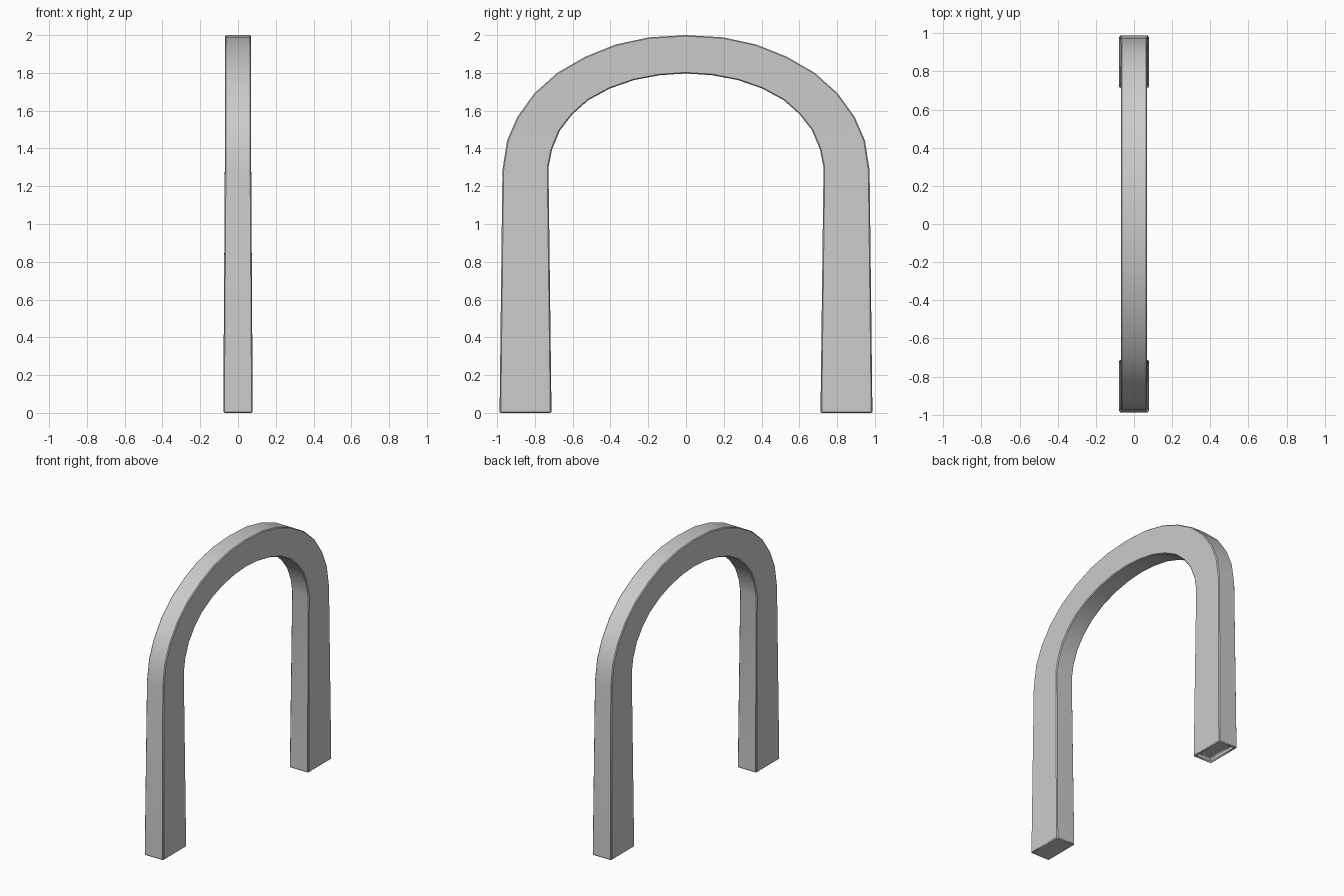
import bpy, bmesh
from mathutils import Vector

if "Cube" in bpy.data.objects:
    bpy.data.objects.remove(bpy.data.objects["Cube"])

# Half profile from foot to crown: (outer y, outer z, inner y, inner z, half width)
half = [
    (0.987, 0.00, 0.712, 0.00, 0.078),
    (0.972, 1.285, 0.728, 1.30, 0.070),
    (0.947, 1.443, 0.709, 1.395, 0.069),
    (0.893, 1.567, 0.667, 1.496, 0.069),
    (0.803, 1.692, 0.602, 1.58, 0.069),
    (0.682, 1.80, 0.518, 1.655, 0.069),
    (0.535, 1.885, 0.402, 1.718, 0.069),
    (0.373, 1.95, 0.275, 1.762, 0.069),
    (0.197, 1.988, 0.137, 1.788, 0.069),
    (0.0, 2.0, 0.0, 1.797, 0.069),
]
stations = half + [(-a, b, -c, d, w) for a, b, c, d, w in reversed(half[:-1])]

# Arch: rectangular sections skinned from one foot over to the other
bm = bmesh.new()
rings = []
for oy, oz, iy, iz, w in stations:
    rings.append([bm.verts.new(Vector(p)) for p in
                  ((w, oy, oz), (-w, oy, oz), (-w, iy, iz), (w, iy, iz))])
for r, s in zip(rings, rings[1:]):
    for i in range(4):
        j = (i + 1) % 4
        bm.faces.new((r[i], r[j], s[j], s[i]))
foot = bm.faces.new(rings[0])
bm.faces.new(rings[-1])
bmesh.ops.recalc_face_normals(bm, faces=bm.faces[:])

# Shallow recess under the back foot
bmesh.ops.inset_region(bm, faces=[foot], thickness=0.022)
bmesh.ops.inset_region(bm, faces=[foot], thickness=0.004, depth=-0.03)

mesh = bpy.data.meshes.new("arch")
bm.to_mesh(mesh)
bm.free()
arch = bpy.data.objects.new("arch", mesh)
bpy.context.collection.objects.link(arch)

# Slightly softened corners
bevel = arch.modifiers.new("soft_edges", 'BEVEL')
bevel.width = 0.006
bevel.segments = 1
bevel.limit_method = 'ANGLE'
bevel.angle_limit = 1.05

bpy.context.view_layer.objects.active = arch
arch.select_set(True)
bpy.ops.object.shade_smooth_by_angle(angle=0.9)
